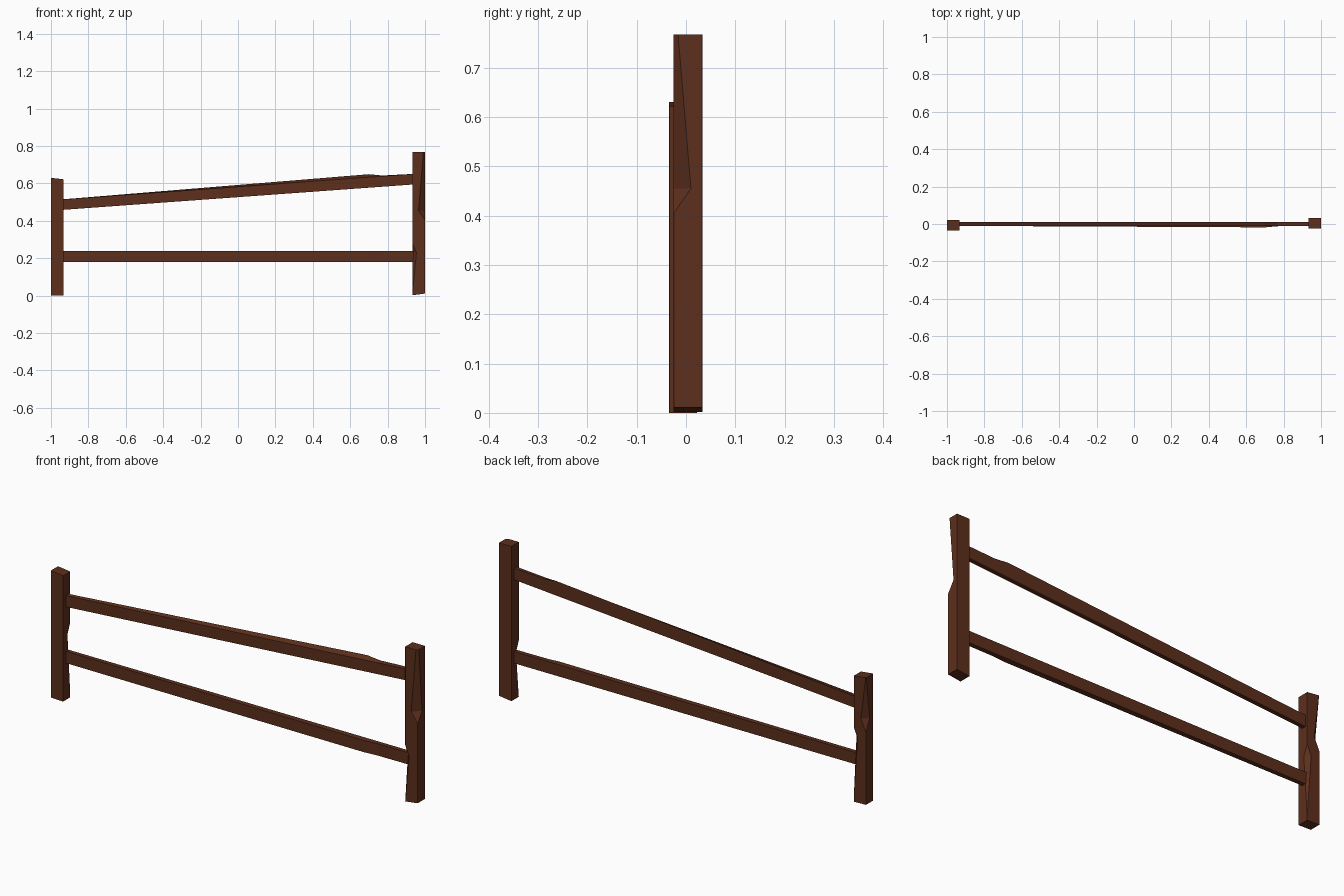
import bpy, bmesh

if "Cube" in bpy.data.objects:
    bpy.data.objects.remove(bpy.data.objects["Cube"])

wood = bpy.data.materials.new("dark_wood")
wood.diffuse_color = (0.11, 0.028, 0.012, 1)
wood.use_nodes = True
wood.node_tree.nodes["Principled BSDF"].inputs["Base Color"].default_value = wood.diffuse_color


def loft(name, rings):
    """Skin a list of equal-length vertex rings and cap both ends."""
    bm = bmesh.new()
    vr = [[bm.verts.new(p) for p in r] for r in rings]
    n = len(rings[0])
    for a, b in zip(vr, vr[1:]):
        for i in range(n):
            j = (i + 1) % n
            bm.faces.new((a[i], a[j], b[j], b[i]))
    bm.faces.new(vr[0][::-1])
    bm.faces.new(vr[-1])
    bmesh.ops.recalc_face_normals(bm, faces=bm.faces)
    me = bpy.data.meshes.new(name)
    bm.to_mesh(me)
    bm.free()
    me.materials.append(wood)
    ob = bpy.data.objects.new(name, me)
    bpy.context.collection.objects.link(ob)
    return ob


def depth(keys, z):
    """Chip depth at height z, linear between (z, depth) keys."""
    eps = 0.0004
    for (z0, d0), (z1, d1) in zip(keys, keys[1:]):
        if z0 <= z <= z1:
            return max(eps, d0 + (d1 - d0) * (z - z0) / (z1 - z0))
    return eps


def post(name, x0, x1, y0, y1, bottom, top, chips):
    """Square post; chips maps a corner index to (z, depth) keys.
    bottom/top give the end heights at x0 and x1."""
    levels = sorted({0.0, max(top)} | {k[0] for c in chips.values() for k in c})
    corners = [(x0, y0), (x1, y0), (x1, y1), (x0, y1)]
    rings = []
    for z in levels:
        ring = []
        for i, (x, y) in enumerate(corners):
            c = depth(chips.get(i, []), z)
            sx = 1 if x == x0 else -1
            sy = 1 if y == y0 else -1
            pair = [(x, y + sy * c), (x + sx * c, y)]
            if i in (1, 3):
                pair.reverse()
            for px, py in pair:
                t = (px - x0) / (x1 - x0)
                pz = z
                if z == levels[0]:
                    pz = bottom[0] + t * (bottom[1] - bottom[0])
                elif z == levels[-1]:
                    pz = top[0] + t * (top[1] - top[0])
                ring.append((px, py, pz))
        rings.append(ring)
    return loft(name, rings)


# Posts with chipped edges (corners: 0 front left, 1 front right, 2 back right, 3 back left)
post("left_post", -1.0, -0.933, -0.034, 0.022, (0.002, 0.0), (0.63, 0.622),
     {2: [(0.02, 0), (0.32, 0.022), (0.37, 0)],
      3: [(0.36, 0), (0.42, 0.028), (0.63, 0.002)]})
post("right_post", 0.932, 1.0, -0.025, 0.033, (0.002, 0.011), (0.767, 0.767),
     {0: [(0.0, 0), (0.23, 0.022), (0.28, 0)],
      1: [(0.405, 0), (0.455, 0.035), (0.767, 0.009)]})


def rail(name, z_left, z_right, height, lift, push):
    """Thin rail with a raised back edge (lift) or bulged front (push) near the right end."""
    rings = []
    for x, f in ((-0.96, 0), (0.70, 1), (0.77, 0.25), (0.96, 0)):
        z = z_left + (z_right - z_left) * (x + 0.933) / 1.866
        yf = -0.010 - push * f
        rings.append([(x, yf, z), (x, 0.011, z),
                      (x, 0.011, z + height + lift * f), (x, yf, z + height)])
    return loft(name, rings)


# Rails
rail("upper_rail", 0.459, 0.594, 0.056, 0.016, 0.0)
rail("lower_rail", 0.181, 0.181, 0.058, 0.0, 0.008)
